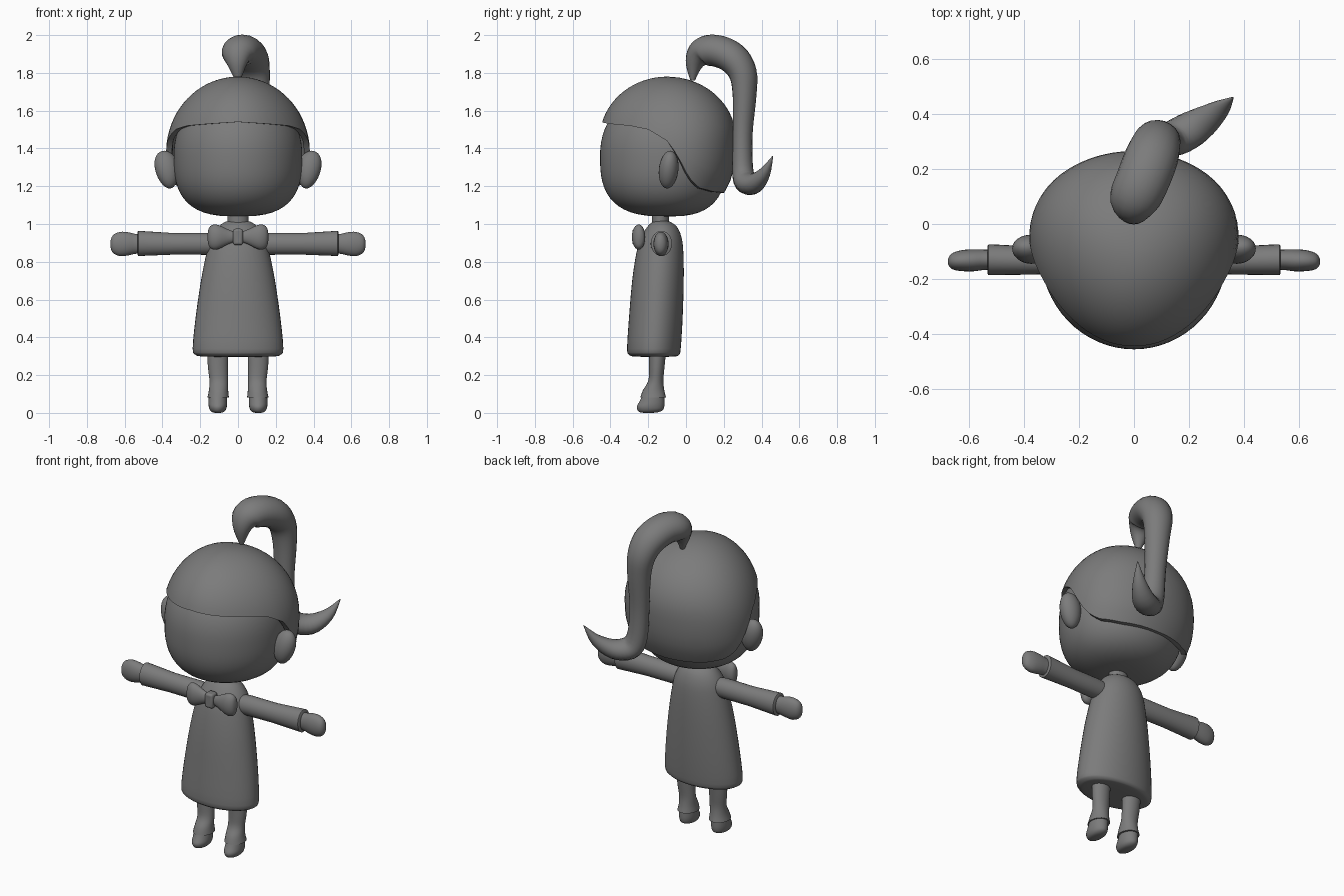
import bpy, bmesh
from math import sin, cos, pi, radians
from mathutils import Vector

GREY = bpy.data.materials.new("dark_grey")
GREY.diffuse_color = (0.2, 0.2, 0.2, 1)


def finish(ob, mirror=False):
    ob.data.materials.append(GREY)
    if mirror:
        ob.modifiers.new("Mirror", 'MIRROR')
    bpy.ops.object.select_all(action='DESELECT')
    ob.select_set(True)
    bpy.context.view_layer.objects.active = ob
    bpy.ops.object.shade_smooth_by_angle(angle=radians(42))
    return ob


def skin(name, rows, mirror=False):
    """Closed skin over rows of points, capped at both ends."""
    bm = bmesh.new()
    rings = [[bm.verts.new(p) for p in row] for row in rows]
    n = len(rings[0])
    for a, b in zip(rings, rings[1:]):
        for i in range(n):
            j = (i + 1) % n
            bm.faces.new((a[i], a[j], b[j], b[i]))
    bm.faces.new(rings[0])
    bm.faces.new(rings[-1])
    bmesh.ops.recalc_face_normals(bm, faces=bm.faces)
    me = bpy.data.meshes.new(name)
    bm.to_mesh(me)
    bm.free()
    ob = bpy.data.objects.new(name, me)
    bpy.context.collection.objects.link(ob)
    return finish(ob, mirror)


def ring(c, u, v, n=24):
    c, u, v = Vector(c), Vector(u), Vector(v)
    return [c + u * cos(2 * pi * i / n) + v * sin(2 * pi * i / n) for i in range(n)]


def spline(pts, n=4):
    """Catmull-Rom through tuples of any length."""
    out = []
    for i in range(len(pts) - 1):
        quad = list(zip(pts[max(i - 1, 0)], pts[i], pts[i + 1], pts[min(i + 2, len(pts) - 1)]))
        for k in range(n):
            t = k / n
            out.append(tuple(0.5 * (2 * b + (c - a) * t + (2 * a - 5 * b + 4 * c - d) * t * t
                                    + (3 * b - a - 3 * c + d) * t ** 3) for a, b, c, d in quad))
    return out + [pts[-1]]


def along_x(name, prof):
    # prof: x, y centre, z centre, y radius, z radius
    return skin(name, [ring((x, y, z), (0, ry, 0), (0, 0, rz)) for x, y, z, ry, rz in prof], True)


def along_z(name, prof, mirror=False, n=24):
    # prof: z, x centre, x radius, front y, back y
    return skin(name, [ring((x, (f + b) / 2, z), (rx, 0, 0), (0, (b - f) / 2, 0), n)
                       for z, x, rx, f, b in prof], mirror)


def radius(z, zc, up, down, n_up, n_down):
    u, n = ((z - zc) / up, n_up) if z > zc else ((zc - z) / down, n_down)
    return max(1 - min(u, 1) ** n, 0) ** (1 / n)


def skull_point(a, z, rx, ry, front, back, skew):
    s = sin(a)
    return (rx * cos(a) * (1 + skew * s), -0.1 + ry * s * (back if s > 0 else front), z)


# Head
SEG = 64
angles = [2 * pi * i / SEG for i in range(SEG)]
rows = []
for k in range(29):
    th = pi * (0.012 + 0.976 * k / 28)
    z = 1.36 + (0.34 if cos(th) > 0 else 0.32) * cos(th)
    r = radius(z, 1.36, 0.34, 0.32, 2.2, 2.8)
    rows.append([skull_point(a, z, 0.34 * r, r, 0.355, 0.315, 0) for a in angles])
skin("head", rows)

# Hair cap: swept fringe in front, low at the back, with thickness
EDGE = [(-90, 1.54), (-60, 1.53), (-34, 1.52), (-16, 1.50), (0, 1.44), (8, 1.37),
        (16, 1.28), (24, 1.22), (33, 1.19), (54, 1.17), (90, 1.165)]


def edge_z(a):
    d = (a * 180 / pi + 90) % 360 - 90
    d = 180 - d if d > 90 else d
    for (a0, z0), (a1, z1) in zip(EDGE, EDGE[1:]):
        if d <= a1 + 1e-6:
            return z0 + (z1 - z0) * (d - a0) / (a1 - a0)
    return EDGE[-1][1]


def hair_row(t, scale, drop):
    row = []
    for a in angles:
        z = 1.78 - (1.78 - edge_z(a)) * t ** 1.8
        rx = 0.377 * radius(z, 1.38, 0.40, 0.34, 2, 2.6)
        ry = radius(z, 1.45, 0.33, 0.41, 2, 2.6)
        row.append(skull_point(a, z - drop * (1 - t), rx * scale, ry * scale, 0.357, 0.365, 0.14))
    return row


ts = [0.02 + 0.98 * k / 18 for k in range(19)]
skin("hair_cap", [hair_row(t, 1, 0) for t in ts] + [hair_row(t, 0.92, 0.02) for t in reversed(ts)])

# Ponytail: x, y, z, radius
tail = spline([(0, 0.035, 1.76, 0.012), (-0.005, 0.045, 1.85, 0.048), (0, 0.085, 1.905, 0.078),
               (0.03, 0.155, 1.918, 0.084), (0.065, 0.245, 1.88, 0.084), (0.085, 0.3, 1.8, 0.074),
               (0.095, 0.31, 1.68, 0.062), (0.1, 0.3, 1.48, 0.052), (0.115, 0.3, 1.3, 0.054),
               (0.155, 0.315, 1.225, 0.06), (0.235, 0.36, 1.215, 0.054), (0.31, 0.415, 1.27, 0.032),
               (0.36, 0.46, 1.36, 0.002)], 4)
side = Vector((0.95, -0.3, 0))
rows = []
for i, p in enumerate(tail):
    t = (Vector(tail[min(i + 1, len(tail) - 1)][:3]) - Vector(tail[max(i - 1, 0)][:3])).normalized()
    v = t.cross(side).normalized()
    rows.append(ring(p[:3], v.cross(t) * p[3] * 1.15, v * p[3], 20))
skin("ponytail", rows)

# Ears: egg shaped, wider at the top
bpy.ops.mesh.primitive_uv_sphere_add(segments=24, ring_count=16, radius=1)
ear = bpy.context.object
ear.name = "ears"
for v in ear.data.vertices:
    x, y, z = v.co
    v.co = (0.376 + 0.063 * x * (1 + 0.12 * z) + 0.014 * z, -0.092 + 0.052 * y + 0.008 * z, 1.288 + 0.1 * z)
finish(ear, True)

# Neck and dress
along_z("neck", [(0.96, 0, 0.055, -0.18, -0.09), (1.08, 0, 0.055, -0.18, -0.09)])
along_z("dress", spline([(0.297, 0, 0.12, -0.23, -0.1), (0.299, 0, 0.195, -0.28, -0.055),
                         (0.308, 0, 0.226, -0.302, -0.036), (0.34, 0, 0.24, -0.312, -0.028),
                         (0.5, 0, 0.225, -0.302, -0.018),
                         (0.7, 0, 0.196, -0.285, -0.012), (0.85, 0, 0.166, -0.262, -0.014),
                         (0.93, 0, 0.142, -0.238, -0.024), (0.985, 0, 0.105, -0.205, -0.048),
                         (1.012, 0, 0.065, -0.175, -0.085), (1.018, 0, 0.03, -0.15, -0.11)], 3), n=40)

# Sleeves and hands
along_x("sleeves", [(0.08, -0.135, 0.895, 0.045, 0.045), (0.16, -0.135, 0.895, 0.052, 0.058),
                    (0.34, -0.133, 0.895, 0.05, 0.057), (0.515, -0.13, 0.897, 0.056, 0.066),
                    (0.528, -0.13, 0.897, 0.056, 0.067), (0.532, -0.13, 0.897, 0.05, 0.06)])
along_x("hands", spline([(0.5, -0.13, 0.895, 0.036, 0.05), (0.545, -0.13, 0.895, 0.037, 0.053),
                         (0.585, -0.132, 0.895, 0.04, 0.062), (0.625, -0.133, 0.894, 0.038, 0.064),
                         (0.658, -0.135, 0.894, 0.03, 0.05), (0.672, -0.136, 0.894, 0.016, 0.028),
                         (0.676, -0.136, 0.894, 0.002, 0.004)], 3))

# Legs and shoes
along_z("legs", spline([(0.34, 0.108, 0.057, -0.196, -0.104), (0.24, 0.106, 0.053, -0.195, -0.114),
                        (0.17, 0.102, 0.049, -0.2, -0.12), (0.12, 0.103, 0.051, -0.228, -0.115),
                        (0.082, 0.105, 0.057, -0.242, -0.106)], 4), True)
along_z("shoes", spline([(0.1, 0.107, 0.047, -0.228, -0.116), (0.06, 0.107, 0.049, -0.246, -0.114),
                         (0.035, 0.107, 0.048, -0.26, -0.115), (0.016, 0.107, 0.042, -0.257, -0.122),
                         (0.004, 0.107, 0.03, -0.245, -0.145), (0.0, 0.107, 0.012, -0.22, -0.18)], 3), True)

# Bow tie
along_x("bow_wings", spline([(0.01, -0.252, 0.932, 0.016, 0.024), (0.05, -0.252, 0.932, 0.022, 0.038),
                             (0.1, -0.252, 0.931, 0.034, 0.062), (0.13, -0.25, 0.931, 0.034, 0.066),
                             (0.153, -0.248, 0.931, 0.024, 0.05), (0.162, -0.246, 0.931, 0.004, 0.01)], 3))
bpy.ops.mesh.primitive_cube_add(size=1, location=(0, -0.256, 0.932))
knot = bpy.context.object
knot.name = "bow_knot"
for v in knot.data.vertices:
    v.co = (v.co.x * 0.052, v.co.y * 0.056, v.co.z * 0.086)
bevel = knot.modifiers.new("Bevel", 'BEVEL')
bevel.width, bevel.segments = 0.012, 3
finish(knot)
